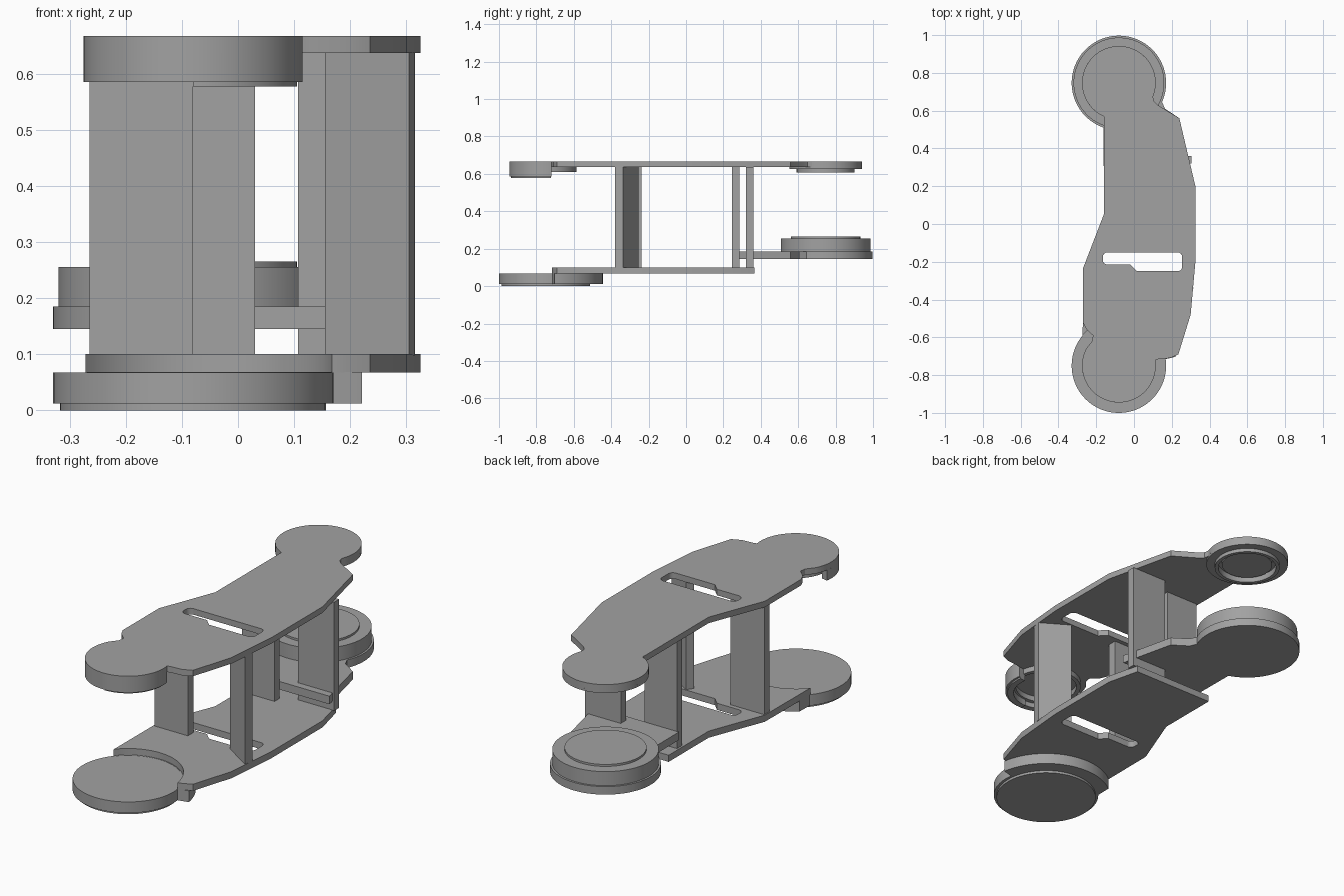
import bpy, bmesh, math

cube = bpy.data.objects.get("Cube")
if cube:
    bpy.data.objects.remove(cube, do_unlink=True)

grey = bpy.data.materials.new("plain grey")
grey.use_nodes = True
grey.diffuse_color = (0.36, 0.36, 0.36, 1)
grey.node_tree.nodes["Principled BSDF"].inputs["Base Color"].default_value = (0.36, 0.36, 0.36, 1)

FRONT = (-0.08, -0.75)
BACK = (-0.08, 0.747)


def arc(c, r, a0, a1):
    """Points on an arc, angles in degrees."""
    n = max(2, int(abs(a1 - a0) / 4))
    angles = [math.radians(a0 + (a1 - a0) * i / n) for i in range(n + 1)]
    return [(c[0] + r * math.cos(a), c[1] + r * math.sin(a)) for a in angles]


def circle(c, r):
    return arc(c, r, 0, 360)[:-1]


def sector(c, r_in, r_out, a0, a1):
    return arc(c, r_out, a0, a1) + arc(c, r_in, a1, a0)


def slab(name, z0, z1, *loops):
    """Extrude an outline (further loops are holes) from z0 to z1."""
    cu = bpy.data.curves.new(name, "CURVE")
    cu.dimensions = "2D"
    cu.fill_mode = "BOTH"
    cu.extrude = (z1 - z0) / 2
    for pts in loops:
        sp = cu.splines.new("POLY")
        sp.points.add(len(pts) - 1)
        for p, (x, y) in zip(sp.points, pts):
            p.co = (x, y, 0, 1)
        sp.use_cyclic_u = True
    tmp = bpy.data.objects.new(name + "_curve", cu)
    bpy.context.collection.objects.link(tmp)
    dg = bpy.context.evaluated_depsgraph_get()
    me = bpy.data.meshes.new_from_object(tmp.evaluated_get(dg))
    bpy.data.objects.remove(tmp, do_unlink=True)
    bpy.data.curves.remove(cu)
    bm = bmesh.new()
    bm.from_mesh(me)
    bmesh.ops.remove_doubles(bm, verts=bm.verts, dist=0.0002)
    bmesh.ops.translate(bm, verts=bm.verts, vec=(0, 0, (z0 + z1) / 2))
    bmesh.ops.recalc_face_normals(bm, faces=bm.faces)
    bm.to_mesh(me)
    bm.free()
    me.materials.clear()
    me.materials.append(grey)
    me.shade_smooth()
    me.set_sharp_from_angle(angle=math.radians(25))
    ob = bpy.data.objects.new(name, me)
    bpy.context.collection.objects.link(ob)
    return ob


def box(x0, x1, y0, y1):
    return [(x0, y0), (x1, y0), (x1, y1), (x0, y1)]


# Shared plate edges and slot
right_edge = [(0.19, -0.71), (0.235, -0.69), (0.30, -0.48), (0.325, -0.2), (0.325, 0.2)]
left_edge = [(-0.16, 0.05), (-0.27, -0.235)]
slot = ([(-0.02, -0.215)] + arc((-0.14, -0.19), 0.025, 270, 180)
        + arc((-0.14, -0.175), 0.025, 180, 90) + arc((0.23, -0.175), 0.025, 90, 0)
        + arc((0.23, -0.225), 0.025, 0, -90) + [(0.015, -0.25)])

# Top plate with a round lobe at each end
top_outline = (arc(FRONT, 0.195, 152, 369) + [(0.13, -0.715)] + right_edge
               + [(0.24, 0.56), (0.125, 0.63), (0.105, 0.65)]
               + arc(BACK, 0.195, -22, 246) + [(-0.16, 0.53)] + left_edge
               + [(-0.27, -0.52), (-0.254, -0.555), (-0.217, -0.59), (-0.222, -0.62)])
slab("top_plate", 0.637, 0.667, top_outline, slot)

# Rims under the front lobe
slab("top_front_rim", 0.585, 0.637, sector(FRONT, 0.165, 0.195, 171, 369))
slab("top_front_lip", 0.577, 0.637, sector(FRONT, 0.155, 0.185, 270, 369))
slab("top_front_inner_ring", 0.61, 0.637, circle(FRONT, 0.165), circle(FRONT, 0.145))

# Rims under the back lobe
slab("top_back_rim", 0.625, 0.637, circle(BACK, 0.195), circle(BACK, 0.155))
slab("top_back_ring", 0.607, 0.637, circle(BACK, 0.155), circle(BACK, 0.138))
slab("top_back_core", 0.622, 0.637, circle(BACK, 0.12))

# Lower plate, hollowed around the front disc
lower_outline = (arc(FRONT, 0.25, 140, 8) + right_edge + [(0.285, 0.365), (-0.16, 0.365)]
                 + left_edge)
slab("lower_plate", 0.067, 0.1, lower_outline, slot)
slab("lower_plate_skirt", 0.012, 0.068,
     arc(FRONT, 0.247, 140, 8) + [(0.19, -0.71)] + arc(FRONT, 0.305, 9, 128))

# Front disc
slab("front_disc", 0.012, 0.067, circle(FRONT, 0.25))
slab("front_disc_foot", 0.0, 0.012, circle(FRONT, 0.237))

# Back arm carrying a stepped disc
slab("back_arm", 0.145, 0.185,
     [(-0.16, 0.283), (0.305, 0.283), (0.24, 0.56), (0.165, 0.61)]
     + arc(BACK, 0.25, -24, 251))
slab("back_disc", 0.185, 0.255, circle(BACK, 0.24))
slab("back_disc_cap", 0.255, 0.265, circle(BACK, 0.185))

# Upright walls between the plates
walls = {
    "front_right_wall": box(-0.265, -0.08, -0.28, -0.237),
    "front_left_wall": [(0.155, -0.285), (0.305, -0.38), (0.315, -0.337), (0.178, -0.253)],
    "back_right_wall": box(-0.15, 0.03, 0.245, 0.285),
    "back_left_wall": box(0.107, 0.305, 0.32, 0.36),
}
for name, outline in walls.items():
    slab(name, 0.098, 0.638, outline)
